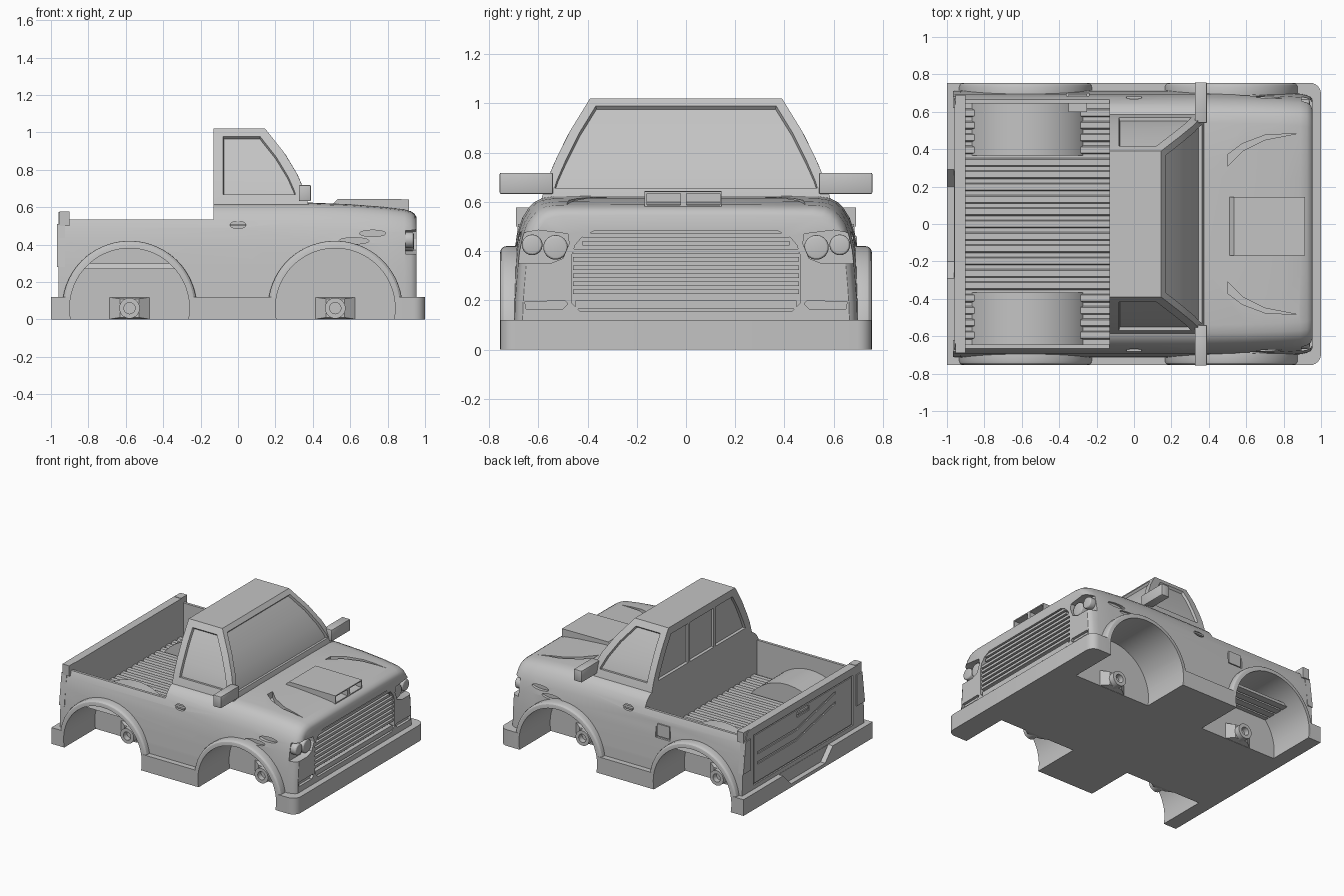
import bpy, bmesh
from math import sin, cos, tau

if "Cube" in bpy.data.objects:
    bpy.data.objects.remove(bpy.data.objects["Cube"], do_unlink=True)

GREY = (0.55, 0.55, 0.55, 1)
grey = bpy.data.materials.new("plain grey")
grey.use_nodes = True
grey.diffuse_color = GREY
grey.node_tree.nodes["Principled BSDF"].inputs["Base Color"].default_value = GREY


def finish(name, bm):
    bmesh.ops.recalc_face_normals(bm, faces=bm.faces)
    mesh = bpy.data.meshes.new(name)
    bm.to_mesh(mesh)
    bm.free()
    mesh.materials.append(grey)
    obj = bpy.data.objects.new(name, mesh)
    bpy.context.collection.objects.link(obj)
    return obj


def loft(name, rings):
    bm = bmesh.new()
    rows = [[bm.verts.new(p) for p in ring] for ring in rings]
    n = len(rows[0])
    for a, b in zip(rows, rows[1:]):
        for i in range(n):
            j = (i + 1) % n
            bm.faces.new((a[i], a[j], b[j], b[i]))
    bm.faces.new(rows[0][::-1])
    bm.faces.new(rows[-1])
    return finish(name, bm)


def prism(name, pts, axis, lo, hi, pts2=None):
    """Extrude a flat outline along an axis, optionally tapering to pts2."""
    place = {"x": lambda p, d: (d, p[0], p[1]),
             "y": lambda p, d: (p[0], d, p[1]),
             "z": lambda p, d: (p[0], p[1], d)}[axis]
    return loft(name, [[place(p, lo) for p in pts], [place(p, hi) for p in pts2 or pts]])


def rect(a, b, c, d):
    return [(a, c), (b, c), (b, d), (a, d)]


def box(name, x0, x1, y0, y1, z0, z1):
    return prism(name, rect(x0, x1, y0, y1), "z", z0, z1)


def oval(cx, cy, rx, ry=None, n=48):
    return [(cx + rx * cos(tau * i / n), cy + (ry or rx) * sin(tau * i / n)) for i in range(n)]


def flip(pts, s):
    return [(p * s, q) for p, q in pts]


def apply_mods(obj):
    deps = bpy.context.evaluated_depsgraph_get()
    mesh = bpy.data.meshes.new_from_object(obj.evaluated_get(deps))
    obj.modifiers.clear()
    obj.data = mesh


def cut(obj, *cutters, keep=False):
    for c in cutters:
        mod = obj.modifiers.new("cut", "BOOLEAN")
        mod.operation, mod.solver, mod.object = "DIFFERENCE", "EXACT", c
        apply_mods(obj)
        if not keep:
            bpy.data.objects.remove(c, do_unlink=True)


def bevel(obj, width, segments=3):
    mod = obj.modifiers.new("bevel", "BEVEL")
    mod.width, mod.segments, mod.limit_method, mod.angle_limit = width, segments, "ANGLE", 0.9
    apply_mods(obj)


WHEELS = {"rear": -0.58, "front": 0.52}
AXLE_Z = 0.06

# Body shell: one cross-section swept to a rounded nose
half = [(0.715, 0.08), (0.712, 0.2), (0.705, 0.3), (0.695, 0.42), (0.68, 0.49), (0.665, 0.535),
        (0.64, 0.575), (0.615, 0.6), (0.585, 0.615), (0.54, 0.622), (0.25, 0.624)]
section = half + flip(half[::-1], -1)
stations = [(-0.96, 1, 1), (0.39, 1, 1), (0.6, 0.985, 0.995), (0.78, 0.96, 0.985), (0.89, 0.935, 0.975),
            (0.925, 0.915, 0.965), (0.945, 0.89, 0.95), (0.955, 0.855, 0.93)]
body = loft("body_shell", [[(x, y * sy, 0.08 + (z - 0.08) * sz) for y, z in section]
                           for x, sz, sy in stations])
cut(body, box("bed_cut", -0.9, -0.13, -0.645, 0.645, 0.28, 1),
    box("rail_cut", -0.9, -0.13, -1, 1, 0.535, 1),
    box("tail_cut", -1.1, -0.89, -1, 1, 0.575, 1))

# Pockets in the nose, hood and flanks
grille = [(0.43, 0.155), (0.465, 0.19), (0.465, 0.38), (0.45, 0.425), (0.42, 0.46), (0.37, 0.483)]
cut(body, prism("grille_cut", grille + flip(grille[::-1], -1), "x", 0.92, 1.1))
lamp = [(0.48, 0.47), (0.475, 0.43), (0.5, 0.37), (0.55, 0.35), (0.74, 0.35), (0.74, 0.46), (0.6, 0.485)]
slot = [(0.48, 0.185), (0.5, 0.165), (0.65, 0.165), (0.655, 0.195), (0.49, 0.197)]
crescent = [(0.5, 0.31), (0.58, 0.39), (0.7, 0.45), (0.88, 0.485), (0.7, 0.475), (0.58, 0.43), (0.5, 0.37)]
for s in (1, -1):
    cut(body, prism("lamp_cut", flip(lamp, s), "x", 0.895, 1.1),
        prism("slot_cut", flip(slot, s), "x", 0.935, 1.1),
        prism("vent_cut", [(x, y * s) for x, y in crescent], "z", 0.575, 0.8),
        prism("flank_cut", oval(0.72, 0.46, 0.07, 0.017), "y", s * 0.655, s * 0.9),
        prism("flank_cut", oval(0.62, 0.42, 0.08, 0.017), "y", s * 0.67, s * 0.9),
        prism("handle_cut", oval(0, 0.505, 0.042, 0.02), "y", s * 0.66, s * 0.9))
    bar = box("door_handle", -0.04, 0.04, s * 0.64, s * 0.682, 0.498, 0.51)
    for i, (y, z, r) in enumerate([(0.53, 0.415, 0.05), (0.625, 0.425, 0.042)]):
        bevel(prism("headlight", oval(y * s, z, r, n=32), "x", 0.88, 0.94), 0.012)
for i in range(8):
    z = 0.225 + i * 0.033
    w = 0.46 if z < 0.4 else 0.42
    box("grille_slat", 0.91, 0.95, -w, w, z, z + 0.018)
prism("grille_lower_bar", rect(-0.45, 0.45, 0.165, 0.2), "x", 0.91, 0.95)

# Fuel door: outlined square on the left flank
cut(body, box("fuel_cut", -0.36, -0.24, 0.685, 0.9, 0.36, 0.47))
box("fuel_door", -0.35, -0.25, 0.6, 0.694, 0.37, 0.46)

# Tailgate: recessed outline, bent grooves and a handle
cut(body, prism("gate_cut", rect(-0.58, 0.58, 0.15, 0.52), "x", -1.1, -0.95))
panel = box("tailgate_panel", -0.957, -0.93, -0.57, 0.57, 0.16, 0.51)
for dz in (0, -0.075):
    line = [(0.53, 0.36), (0.08, 0.36), (-0.38, 0.46)]
    outline = [(y, z + dz) for y, z in line] + [(y, z + dz + 0.018) for y, z in line[::-1]]
    cut(panel, prism("groove_cut", outline, "x", -1.1, -0.945))
cut(panel, prism("gate_handle_cut", rect(-0.07, 0.07, 0.455, 0.495), "x", -1.1, -0.945))
box("tailgate_handle", -0.962, -0.94, -0.06, 0.06, 0.475, 0.49)

# Bumper skirt with rounded front corners and a rear notch
corner = [(1 - 0.06 + 0.06 * cos(tau * i / 24), 0.695 + 0.06 * sin(tau * i / 24)) for i in range(7)]
plan = corner + [(-1, 0.755), (-1, -0.755)] + [(x, -y) for x, y in corner[::-1]]
skirt = prism("bumper_skirt", plan, "z", 0, 0.12)
cut(skirt, prism("notch_cut", [(-0.2, 0.025), (0.2, 0.025), (0.3, 0.13), (-0.3, 0.13)], "x", -1.1, -0.962))

# Wheel arches, bed humps and wheel wells
arches = [body, skirt]
for s in (1, -1):
    for end, x in WHEELS.items():
        flare = prism(end + "_wheel_flare", oval(x, AXLE_Z, 0.36, n=96), "y", s * 0.65, s * 0.755)
        bevel(flare, 0.025)
        arches.append(flare)
    arches.append(prism("bed_wheel_hump", oval(-0.57, AXLE_Z, 0.37, n=96), "y", s * 0.365, s * 0.66))
ground = box("below_cut", -2, 2, -2, 2, -2, 0)
wells = [prism("well_cut", oval(x, AXLE_Z, 0.32, n=96), "y", s * 0.39, s)
         for s in (1, -1) for x in WHEELS.values()]
for part in arches:
    if part not in (body, skirt):
        cut(part, ground, keep=True)
    cut(part, *wells, keep=True)
for helper in wells + [ground]:
    bpy.data.objects.remove(helper, do_unlink=True)

# Axle stubs on tapered mounts
for s in (1, -1):
    for end, x in WHEELS.items():
        prism(end + "_axle_mount", rect(x - 0.12, x + 0.12, 0, 0.12), "y", s * 0.38, s * 0.43,
              rect(x - 0.05, x + 0.05, 0.01, 0.11))
        hub = prism(end + "_axle_hub", oval(x, AXLE_Z, 0.055, n=32), "y", s * 0.38, s * 0.47)
        cut(hub, prism("bore_cut", oval(x, AXLE_Z, 0.03, n=32), "y", s * 0.4, s * 0.6))

# Ribbed bed floor
for i in range(-9, 10):
    y = i * 0.066
    prism("bed_rib", [(y - 0.026, 0.27), (y + 0.026, 0.27), (y + 0.016, 0.298), (y - 0.016, 0.298)],
          "x", -0.905, -0.125)

# Cab with inset windows on all four sides
levels = [(0.56, 0.6, 0.385), (0.62, 0.585, 0.375), (0.7, 0.56, 0.35), (0.78, 0.525, 0.315),
          (0.89, 0.47, 0.248), (1.02, 0.39, 0.145)]
cab = loft("cab", [[(-0.13, -y, z), (x, -y, z), (x, y, z), (-0.13, y, z)] for z, y, x in levels])
bm = bmesh.new()
bm.from_mesh(cab.data)
walls = [f for f in bm.faces if f.calc_center_median().z > 0.63 and abs(f.normal.z) < 0.9]
tests = [(0.038, lambda n: n.x > 0.5), (0.055, lambda n: n.x < -0.5),
         (0.05, lambda n: n.y > 0.5), (0.05, lambda n: n.y < -0.5)]
sides = [(t, [f for f in walls if test(f.normal)]) for t, test in tests]
for thickness, faces in sides:
    bmesh.ops.inset_region(bm, faces=faces, thickness=thickness, use_even_offset=True)
    bmesh.ops.inset_region(bm, faces=faces, thickness=0.004, depth=-0.018, use_even_offset=True)
bm.to_mesh(cab.data)
bm.free()
for s in (1, -1):
    box("rear_window_bar", -0.13, -0.1, s * 0.15 - 0.012, s * 0.15 + 0.012, 0.66, 0.98)

# Hood scoop with two mouths
scoop = prism("hood_scoop", [(0.51, 0.58), (0.915, 0.575), (0.915, 0.642), (0.535, 0.645), (0.51, 0.62)],
              "y", -0.168, 0.145)
for y in (-0.158, 0.003):
    cut(scoop, box("mouth_cut", 0.8, 1, y, y + 0.135, 0.588, 0.634))

# Mirrors and tail lights
for s in (1, -1):
    bevel(box("side_mirror", 0.325, 0.39, s * 0.54, s * 0.757, 0.632, 0.718), 0.006, 2)
    lens = [(0.62, 0.28), (0.712, 0.28), (0.682, 0.51), (0.62, 0.51)]
    prism("tail_light", flip(lens, s), "x", -0.968, -0.925)
    box("bed_corner_post", -0.955, -0.9, s * 0.62, s * 0.69, 0.5, 0.578)

for obj in bpy.context.scene.objects:
    obj.select_set(obj.type == "MESH")
bpy.context.view_layer.objects.active = body
bpy.ops.object.shade_smooth_by_angle(angle=0.5)
